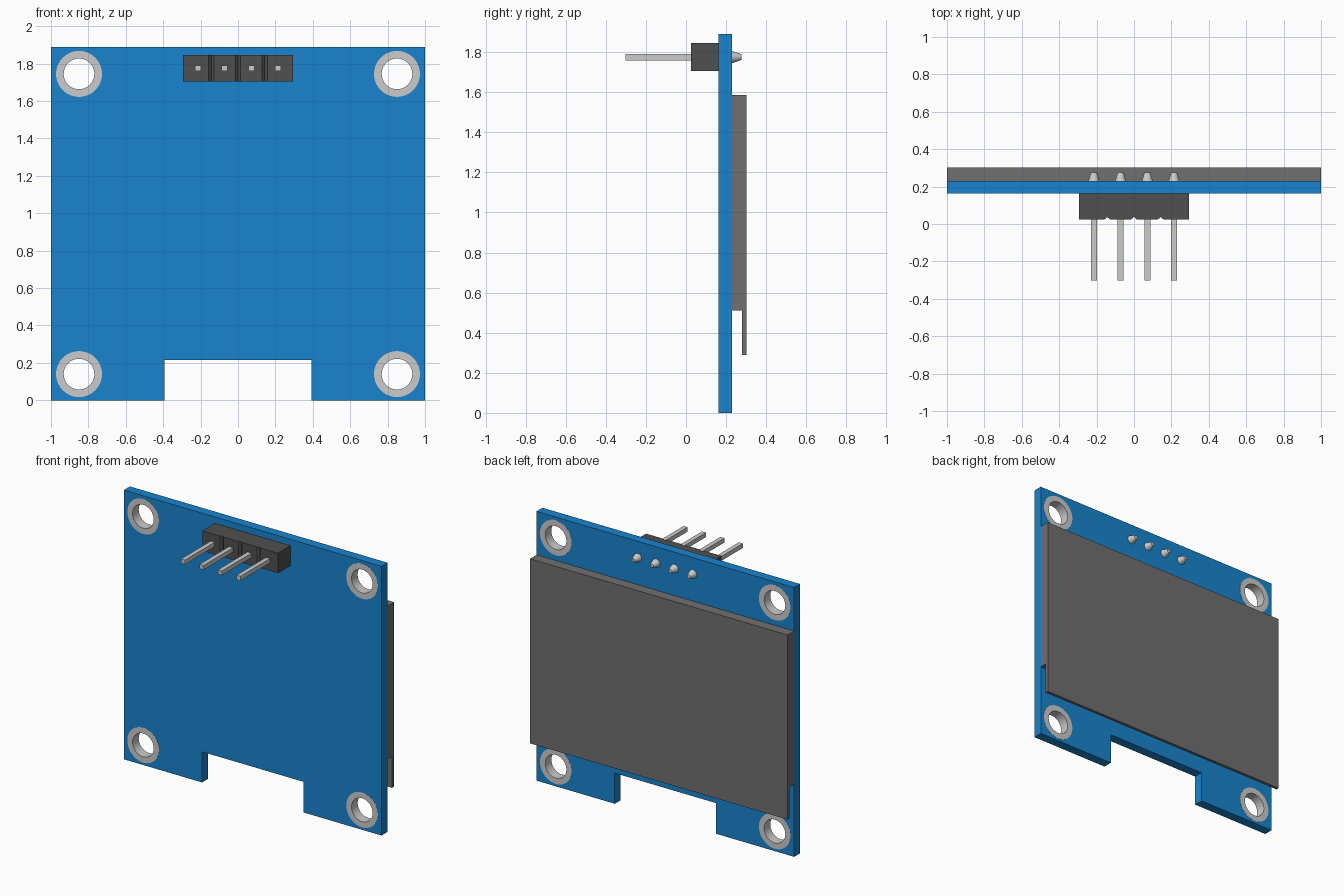
import bpy, bmesh
from math import cos, sin, pi, radians
from mathutils import Matrix

if "Cube" in bpy.data.objects:
    bpy.data.objects.remove(bpy.data.objects["Cube"])

# profile planes: columns are where the profile's x, its y and the extrusion go
XZ = Matrix(((1, 0, 0, 0), (0, 0, -1, 0), (0, 1, 0, 0), (0, 0, 0, 1)))
YZ = Matrix(((0, 0, 1, 0), (1, 0, 0, 0), (0, 1, 0, 0), (0, 0, 0, 1)))
XY = Matrix.Identity(4)


def material(name, color):
    m = bpy.data.materials.new(name)
    m.diffuse_color = (*color, 1)
    m.use_nodes = True
    m.node_tree.nodes["Principled BSDF"].inputs["Base Color"].default_value = m.diffuse_color
    return m


def finish(name, bm, mat):
    bmesh.ops.remove_doubles(bm, verts=bm.verts, dist=1e-5)
    bmesh.ops.recalc_face_normals(bm, faces=bm.faces)
    me = bpy.data.meshes.new(name)
    bm.to_mesh(me)
    bm.free()
    ob = bpy.data.objects.new(name, me)
    bpy.context.collection.objects.link(ob)
    if mat:
        me.materials.append(mat)
    bpy.ops.object.select_all(action='DESELECT')
    bpy.context.view_layer.objects.active = ob
    ob.select_set(True)
    bpy.ops.object.shade_smooth_by_angle(angle=radians(30))
    return ob


def extrude(name, loops, plane, depth, offset=(0, 0, 0), mat=None):
    """Extrude an outline (first loop) with holes (other loops)."""
    cu = bpy.data.curves.new(name, 'CURVE')
    cu.dimensions, cu.fill_mode, cu.extrude = '2D', 'BOTH', depth / 2
    for loop in loops:
        s = cu.splines.new('POLY')
        s.points.add(len(loop) - 1)
        for p, (a, b) in zip(s.points, loop):
            p.co = (a, b, 0, 1)
        s.use_cyclic_u = True
    tmp = bpy.data.objects.new(name + "_curve", cu)
    bpy.context.collection.objects.link(tmp)
    bpy.context.view_layer.update()
    me = bpy.data.meshes.new_from_object(tmp.evaluated_get(bpy.context.evaluated_depsgraph_get()))
    bm = bmesh.new()
    bm.from_mesh(me)
    bpy.data.objects.remove(tmp)
    bpy.data.meshes.remove(me)
    bm.transform(Matrix.Translation(offset) @ plane)
    return finish(name, bm, mat)


def circle(x, z, r, n=40):
    return [(x + r * cos(2 * pi * i / n), z + r * sin(2 * pi * i / n)) for i in range(n)]


blue = material("board_blue", (0.01, 0.23, 0.62))
dark = material("header_dark", (0.08, 0.08, 0.08))
glass = material("display_grey", (0.16, 0.16, 0.16))

# circuit board with cable notch and corner holes
Y0, Y1 = 0.163, 0.229
mid, thick = (Y0 + Y1) / 2, Y1 - Y0
corners = [(x, z) for x in (-0.85, 0.85) for z in (0.14, 1.745)]
outline = [(-1, 0), (-0.393, 0), (-0.393, 0.215), (0.393, 0.215), (0.393, 0),
           (1, 0), (1, 1.89), (-1, 1.89)]
extrude("circuit_board", [outline] + [circle(x, z, 0.123) for x, z in corners],
        XZ, thick, (0, mid, 0), blue)

# plated rings in the mounting holes
for i, (x, z) in enumerate(corners):
    extrude(f"mounting_ring_{i + 1}", [circle(x, z, 0.123), circle(x, z, 0.082)],
            XZ, thick + 0.002, (0, mid, 0))

# display: thick panel with a thin overhanging lower lip
extrude("display_panel", [[(Y1, 0.51), (0.28, 0.51), (0.28, 0.29), (0.302, 0.29),
                           (0.302, 1.585), (Y1, 1.585)]], YZ, 2.0, mat=glass)

# pin header with V grooves between the four cells
front, pitch, half = 0.025, 0.143, 0.293
profile = [(-half, Y0), (-half, front)]
for x in (-pitch, 0, pitch):
    profile += [(x - 0.014, front), (x, front + 0.013), (x + 0.014, front)]
profile += [(half, front), (half, Y0)]
PZ = 1.775
extrude("pin_header", [profile], XY, 0.14, (0, 0, PZ), dark)

# square pins and their solder joints
for i in range(4):
    x = (i - 1.5) * pitch
    bm = bmesh.new()
    bmesh.ops.create_cube(bm, size=1, matrix=Matrix.Translation((x, -0.0275, PZ))
                          @ Matrix.Diagonal((0.031, 0.549, 0.031, 1)))
    finish(f"pin_{i + 1}", bm, None)

    bm = bmesh.new()
    pts = [bm.verts.new((x + r, y, PZ)) for r, y in
           ((0, Y1), (0.03, Y1), (0.019, 0.265), (0.013, 0.276), (0, 0.276))]
    edges = [bm.edges.new(e) for e in zip(pts, pts[1:])]
    bmesh.ops.spin(bm, geom=pts + edges, cent=(x, 0, PZ), axis=(0, 1, 0),
                   angle=2 * pi, steps=20)
    finish(f"solder_joint_{i + 1}", bm, None)
